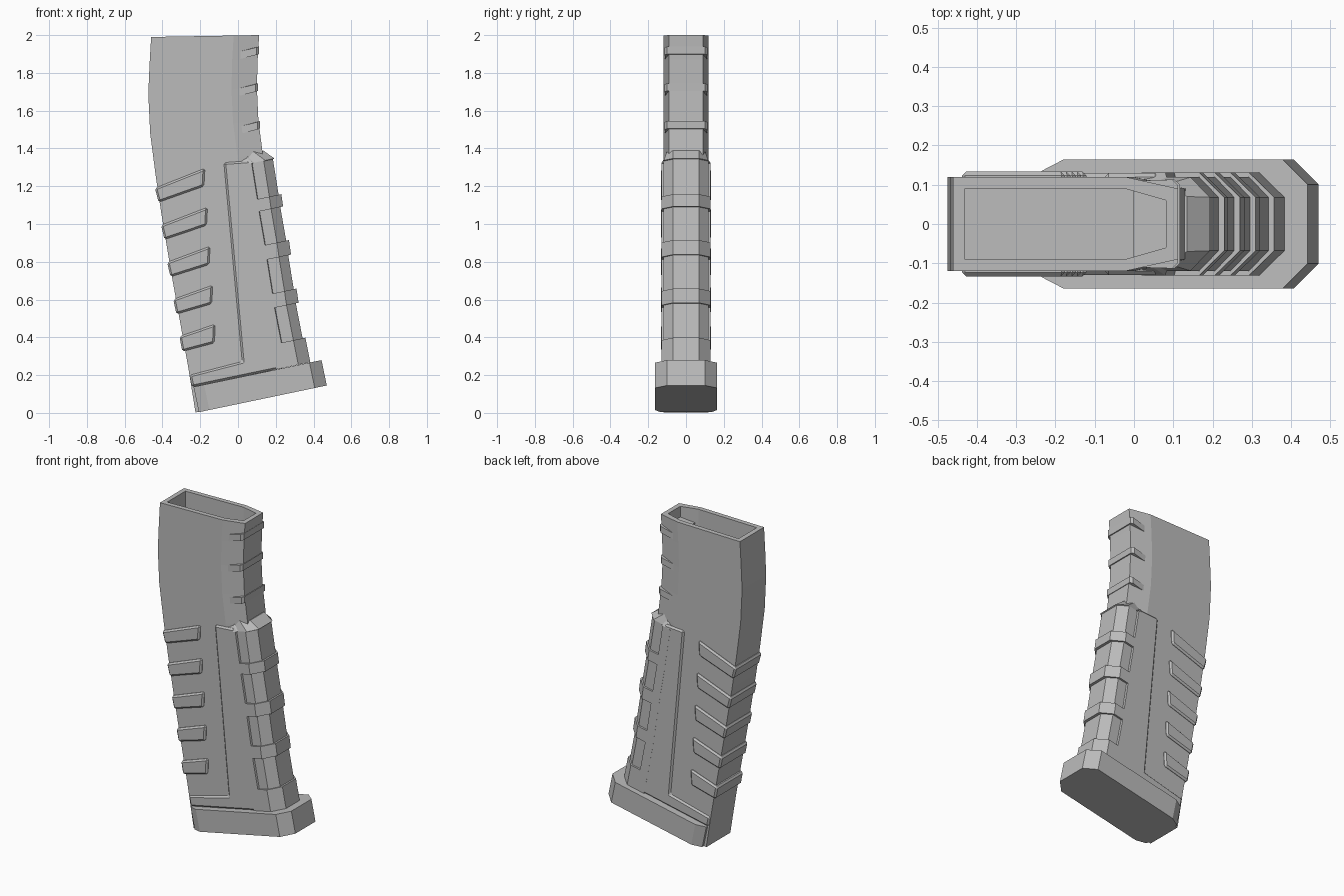
import bpy, bmesh
from mathutils import Vector

old = bpy.data.objects.get("Cube")
if old:
    bpy.data.objects.remove(old)

grey = bpy.data.materials.new("matte_grey")
grey.use_nodes = True
colour = (0.5, 0.5, 0.5, 1)
grey.diffuse_color = colour
grey.node_tree.nodes["Principled BSDF"].inputs["Base Color"].default_value = colour

U = Vector((0.979, 0.2045))    # direction along the tilted base, in x and z
N = Vector((-0.2045, 0.979))   # direction up from the tilted base


def loft(name, rings, bevel=0):
    """Skin a list of equal rings and cap both ends."""
    bm = bmesh.new()
    loops = [[bm.verts.new(p) for p in ring] for ring in rings]
    for a, b in zip(loops, loops[1:]):
        for i in range(len(a)):
            j = (i + 1) % len(a)
            bm.faces.new((a[i], a[j], b[j], b[i]))
    bm.faces.new(loops[0])
    bm.faces.new(loops[-1])
    bmesh.ops.recalc_face_normals(bm, faces=bm.faces)
    mesh = bpy.data.meshes.new(name)
    bm.to_mesh(mesh)
    bm.free()
    mesh.materials.append(grey)
    ob = bpy.data.objects.new(name, mesh)
    bpy.context.collection.objects.link(ob)
    if bevel:
        mod = ob.modifiers.new("edge_bevel", "BEVEL")
        mod.width = bevel
        mod.segments = 1
    return ob


def ring(half):
    """Mirror (x, y, z) points across y into a closed ring."""
    return [(x, y, z) for x, y, z in half] + [(x, -y, z) for x, y, z in reversed(half)]


def prism(name, outline, width, bevel=0):
    """Extrude an x-z outline across y."""
    return loft(name, [[(x, s * width, z) for x, z in outline] for s in (-1, 1)], bevel)


def body_ring(back, front, inset=0, drop=0):
    b, f = Vector(back), Vector(front)
    d = (f - b).normalized()
    b, f, m = b + d * inset, f - d * inset, f - d * 0.135
    return ring([(b.x, 0.12 - inset, b.y - drop), (m.x, 0.12 - inset, m.y - drop),
                 (f.x, 0.09 - inset, f.y - drop)])


# Curved hollow-topped body: back and front points of each section
spine = [((-.225, .002), (.1, .07)), ((-.265, .25), (.25, .36)), ((-.31, .5), (.21, .6)),
         ((-.355, .75), (.18, .85)), ((-.405, 1.05), (.14, 1.15)), ((-.435, 1.25), (.13, 1.38)),
         ((-.465, 1.48), (.108, 1.55)), ((-.475, 1.69), (.1, 1.72)), ((-.468, 1.85), (.104, 1.87)),
         ((-.46, 1.99), (.112, 2.0))]
rings = [body_ring(*s) for s in spine]
rings += [body_ring(*spine[-1], 0.03), body_ring(*spine[-1], 0.03, 0.2)]
loft("body", rings)

# Short ribs wrapping the upper front
for i, (x, z) in enumerate([(.107, 1.92), (.102, 1.725), (.113, 1.525)]):
    loft(f"upper_rib_{i + 1}", [
        ring([(x - .11, .11, z - .03 + h), (x - .01, .113, z - .005 + h), (x + .004, .1, z + h)])
        for h in (-.02, .02)])

# Back grip ribs, blended from the top one to the bottom one
top = [(-.44, 1.19), (-.175, 1.295), (-.18, 1.2), (-.42, 1.115)]
low = [(-.31, .405), (-.12, .47), (-.125, .37), (-.295, .325)]
for i in range(5):
    outline = [Vector(a).lerp(Vector(b), i / 4) for a, b in zip(top, low)]
    prism(f"back_rib_{i + 1}", outline, .133, .01)

# Raised L-shaped side panel
prism("side_panel", [(-.075, 1.325), (.06, 1.335), (.15, .8), (.25, .24), (-.243, .137),
                     (-.256, .2), (.022, .272)], .13, .01)


# Stepped front grip: recessed zones alternating with full bands
def grip_ring(f, recess):
    out, y = (0, .119) if recess else (.015, .1305)
    half = [(.17, .1305), (.115, .1305), (.112, y), (.05, y), (-out, .068)]
    pts = [(Vector(f) - U * d, w) for d, w in half]
    return ring([(p.x, w, p.y) for p, w in pts])


edge = [(.185, 1.343), (.215, 1.155), (.224, 1.09), (.255, .912), (.266, .835), (.295, .655),
        (.306, .58), (.342, .395), (.368, .265)]
rings = []
for i, (a, b) in enumerate(zip(edge, edge[1:])):
    rings += [grip_ring(a, i % 2 == 0), grip_ring(b, i % 2 == 0)]
# Sloping shelf above the grip
shelf = ring([(-.02, .1, 1.34), (.03, .1, 1.36), (.04, .1, 1.37), (.08, .1, 1.385), (.135, .07, 1.388)])
lip = [(x + .008, y, z + .004) for x, y, z in rings[0]]
loft("front_grip", [shelf, lip] + rings)

# Chamfered base plate on the tilted bottom
plan = [(.018, .135), (.075, .164), (.645, .164), (.71, .1)]
origin = Vector((-.225, 0))
rings = []
for h in (0, .137):
    pts = [(origin + U * u + N * h, w) for u, w in plan]
    rings.append(ring([(p.x, w, p.y) for p, w in pts]))
loft("base_plate", rings)
